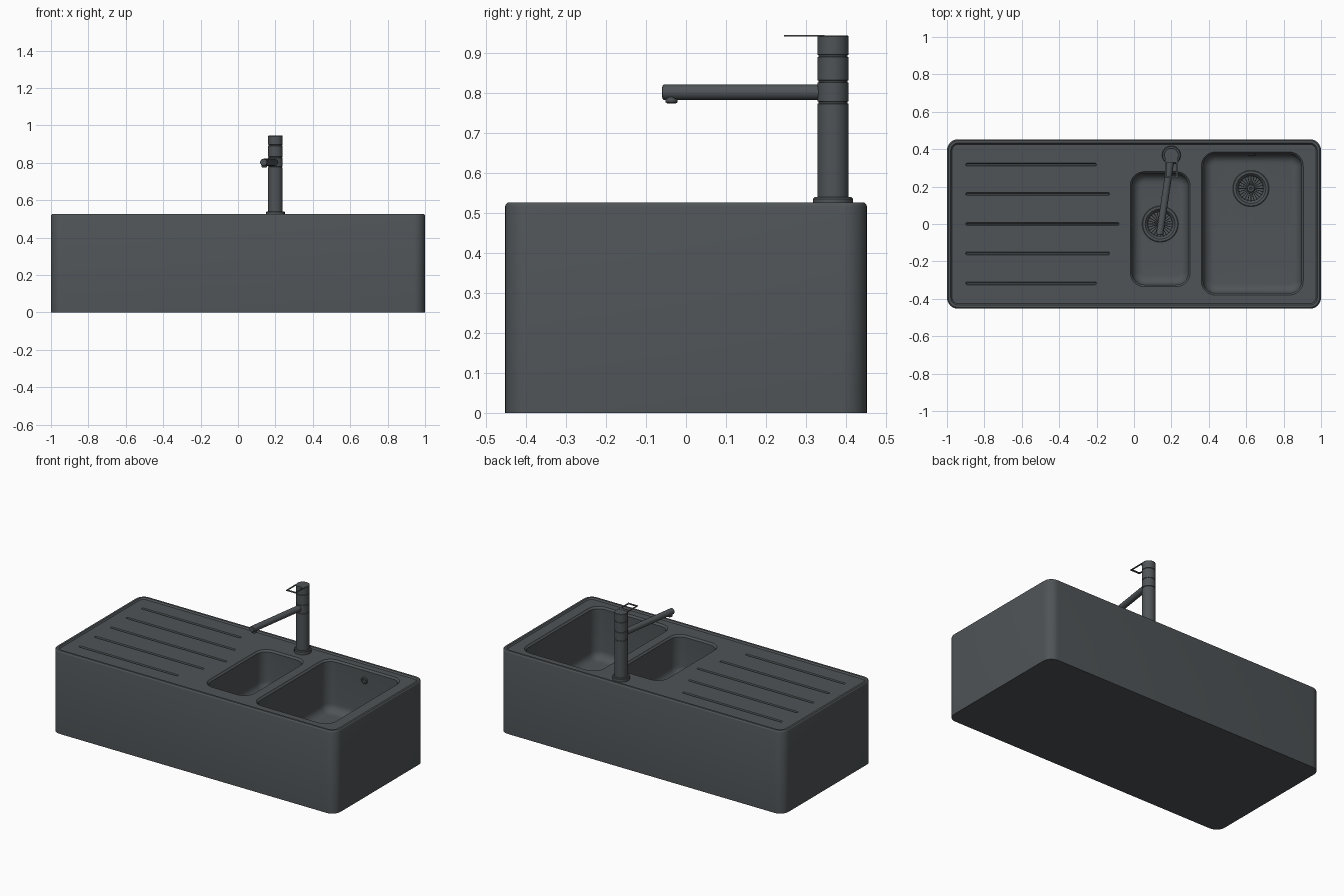
import bpy, bmesh, math
from mathutils import Matrix, Vector

if "Cube" in bpy.data.objects:
    bpy.data.objects.remove(bpy.data.objects["Cube"])


def material(name, col):
    m = bpy.data.materials.new(name)
    m.diffuse_color = (*col, 1)
    m.use_nodes = True
    m.node_tree.nodes["Principled BSDF"].inputs["Base Color"].default_value = m.diffuse_color
    return m


GREY = material("slate grey", (0.078, 0.088, 0.094))


def loft(bm, rings):
    """Skin a stack of equal-length point rings and cap both ends."""
    vs = [[bm.verts.new(p) for p in r] for r in rings]
    n = len(vs[0])
    faces = []
    for a, b in zip(vs, vs[1:]):
        for i in range(n):
            j = (i + 1) % n
            faces.append(bm.faces.new((a[i], a[j], b[j], b[i])))
    faces.append(bm.faces.new(vs[0][::-1]))
    faces.append(bm.faces.new(vs[-1]))
    bmesh.ops.recalc_face_normals(bm, faces=faces)


def rrect(x0, x1, y0, y1, r, z, n=8):
    pts = []
    for k, (cx, cy) in enumerate(((x1 - r, y1 - r), (x0 + r, y1 - r),
                                  (x0 + r, y0 + r), (x1 - r, y0 + r))):
        for i in range(n + 1):
            a = math.pi / 2 * (k + i / n)
            pts.append((cx + r * math.cos(a), cy + r * math.sin(a), z))
    return pts


def rr_loft(bm, x0, x1, y0, y1, r, steps, n=8):
    """steps: (inset, z) pairs."""
    loft(bm, [rrect(x0 + d, x1 - d, y0 + d, y1 - d, max(r - d, 0.003), z, n)
              for d, z in steps])


def lathe(bm, profile, mat=Matrix(), n=40):
    loft(bm, [[mat @ Vector((r * math.cos(t * math.tau / n),
                             r * math.sin(t * math.tau / n), z)) for t in range(n)]
              for r, z in profile])


def box(bm, size, mat):
    bmesh.ops.create_cube(bm, size=1, matrix=mat @ Matrix.Diagonal((*size, 1)))


def finish(bm, name, smooth=True):
    me = bpy.data.meshes.new(name)
    bm.to_mesh(me)
    bm.free()
    ob = bpy.data.objects.new(name, me)
    bpy.context.collection.objects.link(ob)
    me.materials.append(GREY)
    if smooth:
        shade(ob)
    return ob


def select(ob):
    bpy.ops.object.select_all(action='DESELECT')
    ob.select_set(True)
    bpy.context.view_layer.objects.active = ob


def shade(ob):
    select(ob)
    bpy.ops.object.shade_smooth_by_angle(angle=math.radians(35))


def cut(ob, bm):
    cutter = finish(bm, "cutter", False)
    cutter.hide_render = True
    mod = ob.modifiers.new("cut", 'BOOLEAN')
    mod.operation, mod.solver, mod.object = 'DIFFERENCE', 'EXACT', cutter
    select(ob)
    bpy.ops.object.modifier_apply(modifier=mod.name)
    bpy.data.objects.remove(cutter)


DECK = 0.518
# bowls: x0, x1, y0, y1, floor height, drain centre
BOWLS = {"small": (-0.02, 0.30, -0.335, 0.28, 0.27, (0.14, 0.0)),
         "large": (0.36, 0.905, -0.38, 0.385, 0.19, (0.625, 0.19))}

# sink body with a thin raised rim
bm = bmesh.new()
rr_loft(bm, -1, 1, -0.453, 0.453, 0.06,
        [(0, 0), (0, 0.517), (0.002, 0.523), (0.007, 0.527), (0.02, 0.527),
         (0.027, DECK)])
body = finish(bm, "sink_body", False)

# bowls and drainer grooves
bm = bmesh.new()
for x0, x1, y0, y1, zf, _ in BOWLS.values():
    f = 0.05
    steps = [(0, 0.56), (0, DECK), (0.004, DECK - 0.006), (0.010, DECK - 0.011)]
    steps += [(0.010 + f * (1 - math.cos(a)), zf + f - f * math.sin(a))
              for a in [math.pi / 12 * i for i in range(7)]]
    rr_loft(bm, x0, x1, y0, y1, 0.075, steps)
for y, end in ((0.317, -0.2), (0.16, -0.13), (0, -0.08), (-0.157, -0.13), (-0.317, -0.2)):
    rr_loft(bm, -0.9, end, y - 0.008, y + 0.008, 0.0079,
            [(0, 0.56), (0, DECK), (0.004, DECK - 0.008)], 4)
cut(body, bm)

# drain recesses
bm = bmesh.new()
for b in BOWLS.values():
    lathe(bm, [(0.078, -0.03), (0.078, 0.03)], Matrix.Translation((*b[5], b[4])))
cut(body, bm)
shade(body)

# drains with radial strainer ribs
for name, b in BOWLS.items():
    at = Matrix.Translation((*b[5], b[4]))
    bm = bmesh.new()
    lathe(bm, [(0.07, -0.028), (0.097, -0.002), (0.097, 0.002), (0.093, 0.005),
               (0.080, 0.005), (0.074, 0.0), (0.066, -0.016), (0.03, -0.020)], at)
    lathe(bm, [(0.022, -0.022), (0.022, -0.006), (0.018, -0.003), (0.008, -0.003),
               (0.006, -0.008)], at, 24)
    for i in range(24):
        box(bm, (0.045, 0.004, 0.014), at @ Matrix.Rotation(i * math.tau / 24, 4, 'Z')
            @ Matrix.Translation((0.046, 0, -0.014)))
    finish(bm, name + "_drain")

# overflow fitting on the back wall of the large bowl
bm = bmesh.new()
lathe(bm, [(0.022, -0.004), (0.022, 0.004), (0.018, 0.009), (0.012, 0.009), (0.010, 0.002)],
      Matrix.Translation((0.63, 0.375, 0.445)) @ Matrix.Rotation(math.pi / 2, 4, 'X'), 24)
finish(bm, "overflow")

# tap column with flange and shadow gaps
TX, TY = 0.2, 0.368
bm = bmesh.new()
prof = [(0.05, DECK - 0.003), (0.05, 0.536), (0.046, 0.540), (0.039, 0.540)]
for z in (0.777, 0.83, 0.894):
    prof += [(0.039, z - 0.003), (0.036, z - 0.002), (0.036, z + 0.002), (0.039, z + 0.003)]
prof += [(0.039, 0.943), (0.037, 0.945)]
lathe(bm, prof, Matrix.Translation((TX, TY, 0)))
finish(bm, "tap_column")

# swivel spout and aerator
tip = Vector((0.137, -0.058, 0.803))
start = Vector((TX, TY, 0.803))
d = tip - start
bm = bmesh.new()
lathe(bm, [(0.019, 0), (0.019, d.length - 0.002), (0.017, d.length)],
      Matrix.Translation(start) @ d.to_track_quat('Z', 'Y').to_matrix().to_4x4(), 32)
nozzle = tip - d.normalized() * 0.022
lathe(bm, [(0.011, 0.775), (0.015, 0.778), (0.015, 0.80)],
      Matrix.Translation((nozzle.x, nozzle.y, 0)), 24)
finish(bm, "tap_spout")

# thin open-loop lever on top
bm = bmesh.new()
for s in (-1, 1):
    box(bm, (0.009, 0.10, 0.004), Matrix.Translation((TX + s * 0.030, 0.297, 0.944)))
for y, w in ((0.251, 0.012), (0.338, 0.018)):
    box(bm, (0.069, w, 0.004), Matrix.Translation((TX, y, 0.944)))
finish(bm, "tap_lever", False)
